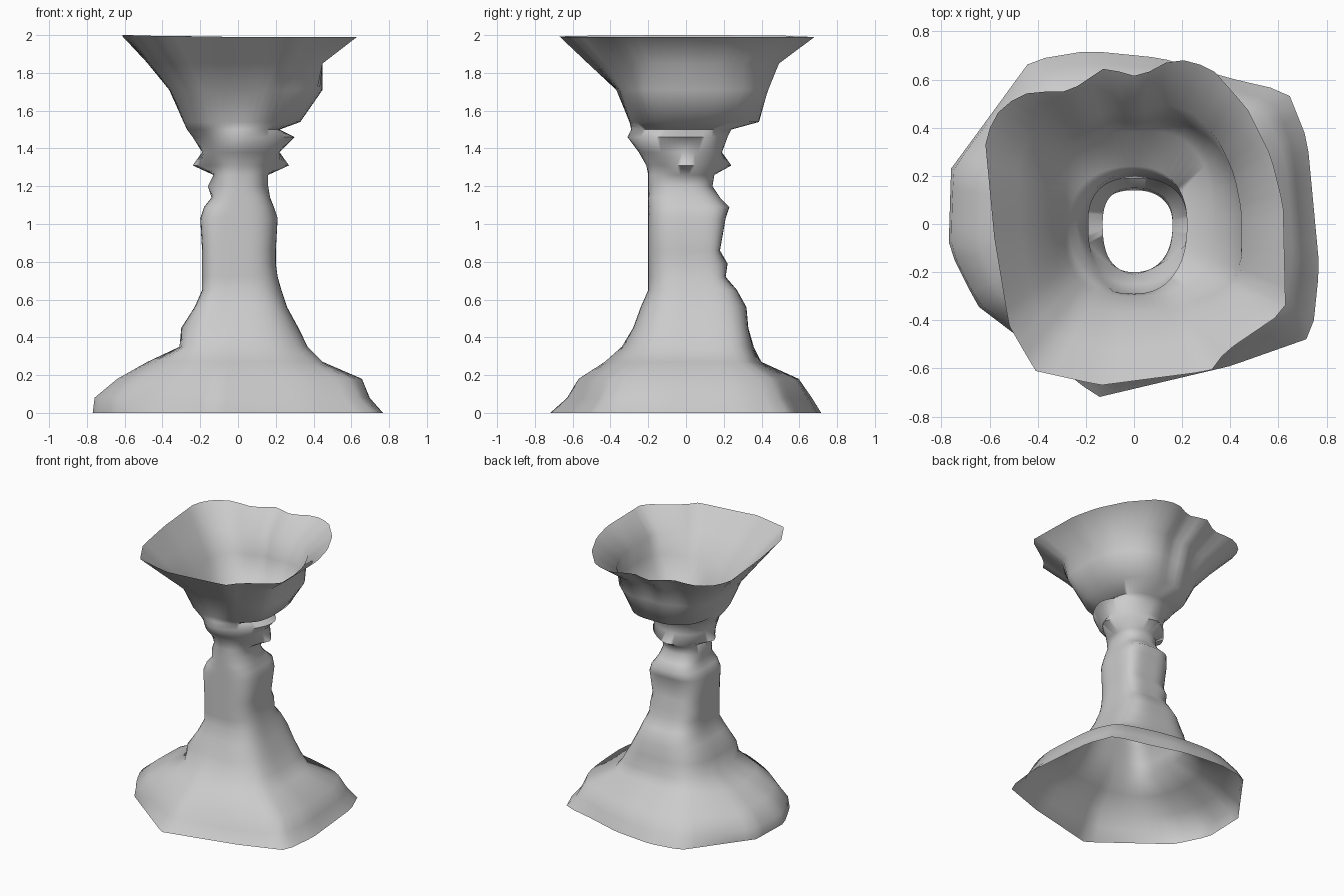
import bpy, bmesh, math
from mathutils import Vector

# Outlines of the two open ends (seen from above)
TOP = [(-.62, .36), (-.55, .49), (-.43, .55), (-.27, .55), (-.12, .65), (.02, .61),
       (.17, .69), (.32, .65), (.47, .48), (.57, .28), (.62, .08), (.63, -.36),
       (.38, -.53), (.32, -.61), (-.14, -.67), (-.41, -.61), (-.52, -.42), (-.58, -.06)]
BASE = [(-.43, .68), (-.19, .72), (.11, .69), (.42, .6), (.64, .55), (.72, .35),
        (.77, -.18), (.74, -.47), (.40, -.59), (-.15, -.72), (-.65, -.34),
        (-.77, -.1), (-.76, .23), (-.62, .42)]
# Foot and column: z, left, right, front, back extents, squareness
LOWER = [(0, .77, .77, .72, .72, 2.8), (.08, .76, .70, .63, .67, 2.8), (.18, .64, .66, .57, .60, 2.8),
         (.27, .48, .45, .43, .40, 3.5), (.35, .31, .37, .34, .36, 5), (.45, .30, .32, .28, .33, 5),
         (.56, .23, .26, .24, .32, 5), (.65, .19, .23, .20, .27, 5), (.72, .19, .21, .20, .21, 5),
         (.79, .19, .20, .20, .22, 5), (.86, .19, .20, .20, .18, 5)]
# Neck and bowl
UPPER = [(1.03, .20, .21, .20, .21, 5), (1.09, .18, .19, .20, .23, 4), (1.14, .14, .17, .20, .18, 3),
         (1.20, .16, .16, .20, .14, 2.3), (1.26, .13, .16, .20, .15, 2.5), (1.31, .24, .27, .21, .24, 1.4),
         (1.38, .19, .22, .25, .19, 2.5), (1.46, .24, .30, .31, .22, 1.7), (1.50, .27, .22, .29, .24, 2.3),
         (1.54, .29, .33, .30, .39, 2.8), (1.71, .37, .45, .37, .44, 2.8), (1.85, .49, .45, .52, .50, 2.8),
         (1.99, .62, .63, .67, .69, 2.8)]
N = 64


def rounded(a, l, r, f, b, p):
    # Radius of a rounded square, squarer on one diagonal than the other
    c, s = math.cos(a), math.sin(a)
    if c * s < 0:
        p = min(p, 3)
    x, y = abs(c) / (r if c > 0 else l), abs(s) / (b if s > 0 else f)
    return (x ** p + y ** p) ** (-1 / p)


def poly_radius(a, poly):
    # Distance from the axis to an outline at angle a
    d = Vector((math.cos(a), math.sin(a)))
    best = 0
    for p, q in zip(poly, poly[1:] + poly[:1]):
        p, e = Vector(p), Vector(q) - Vector(p)
        den = d.x * e.y - d.y * e.x
        if abs(den) > 1e-9:
            t = (p.x * e.y - p.y * e.x) / den
            u = (p.x * d.y - p.y * d.x) / den
            if t > 0 and -1e-6 <= u <= 1 + 1e-6:
                best = max(best, t)
    return best


bm = bmesh.new()
rings = []
for z, *ext in LOWER + UPPER:
    # The irregular end outline fades into the rounded square column
    upper = z > 1
    poly, end = (TOP, UPPER[-1][1:]) if upper else (BASE, LOWER[0][1:])
    w = max(0, 1 - (1.99 - z) / .5) if upper else max(0, 1 - z / .45)
    ring = []
    for i in range(N):
        a = 2 * math.pi * i / N
        r = rounded(a, *ext) * (poly_radius(a, poly) / rounded(a, *end)) ** w
        rise = .01 * max(0, -math.cos(a)) if z == 1.99 else 0
        ring.append(bm.verts.new((r * math.cos(a), r * math.sin(a), z + rise)))
    rings.append(ring)
for lo, hi in zip(rings, rings[1:]):
    for i in range(N):
        j = (i + 1) % N
        bm.faces.new((lo[i], lo[j], hi[j], hi[i]))

# Open, flared stand
mesh = bpy.data.meshes.new("flared_stand")
bm.to_mesh(mesh)
bm.free()
stand = bpy.data.objects.new("flared_stand", mesh)
bpy.context.collection.objects.link(stand)
bpy.context.view_layer.objects.active = stand
stand.select_set(True)
bpy.ops.object.shade_smooth_by_angle(angle=math.radians(80))
